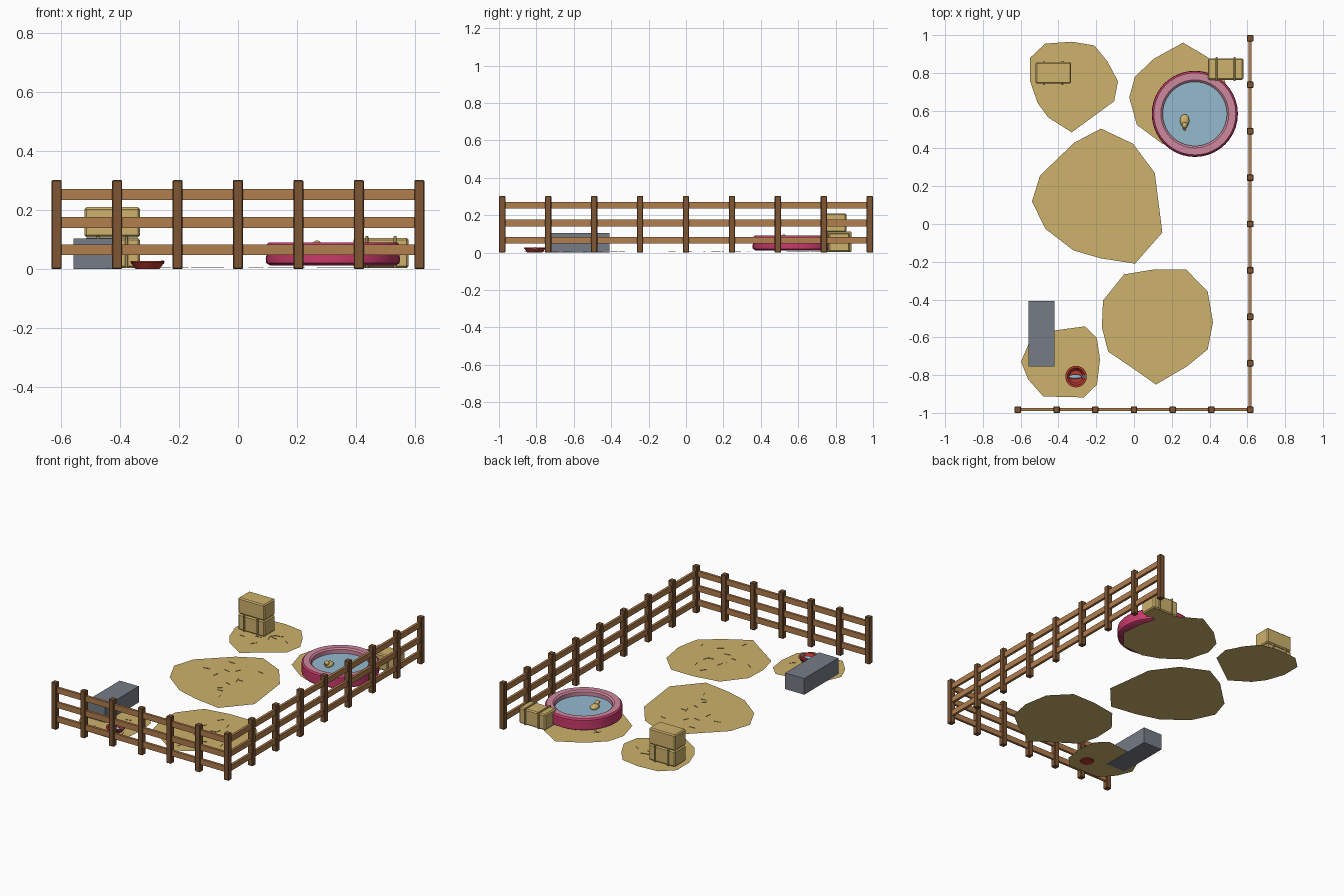
import bpy, bmesh, math, random
from mathutils import Vector, Matrix

if "Cube" in bpy.data.objects:
    bpy.data.objects.remove(bpy.data.objects["Cube"])
random.seed(4)


def material(name, rgb):
    m = bpy.data.materials.new(name)
    lin = [(c / 255 / 12.92) if c < 11 else ((c / 255 + 0.055) / 1.055) ** 2.4 for c in rgb]
    m.diffuse_color = (*lin, 1)
    m.use_nodes = True
    m.node_tree.nodes["Principled BSDF"].inputs["Base Color"].default_value = m.diffuse_color
    return m


STRAW = material("straw", (206, 178, 108))
POST = material("dark_wood", (126, 86, 52))
RAIL = material("light_wood", (178, 126, 78))
CRIMSON = material("crimson", (200, 58, 106))
PINK = material("pink", (206, 136, 158))
WATER = material("water_blue", (148, 186, 206))
GREY = material("grey", (118, 124, 134))
RED = material("red", (182, 56, 46))
ORANGE = material("orange", (205, 120, 45))


def finish(name, bm, mats, smooth=False):
    me = bpy.data.meshes.new(name)
    bmesh.ops.recalc_face_normals(bm, faces=bm.faces)
    bm.to_mesh(me)
    bm.free()
    for m in mats:
        me.materials.append(m)
    ob = bpy.data.objects.new(name, me)
    bpy.context.collection.objects.link(ob)
    if smooth:
        bpy.context.view_layer.objects.active = ob
        ob.select_set(True)
        bpy.ops.object.shade_smooth_by_angle(angle=math.radians(35))
        ob.select_set(False)
    return ob


def box(name, lo, hi, mat, bevel=0):
    lo, hi = Vector(lo), Vector(hi)
    bm = bmesh.new()
    bmesh.ops.create_cube(bm, size=1)
    for v in bm.verts:
        v.co = Vector(a * b for a, b in zip(v.co, hi - lo)) + (lo + hi) / 2
    if bevel:
        bmesh.ops.bevel(bm, geom=bm.edges[:], offset=bevel, segments=1, affect='EDGES')
    return finish(name, bm, [mat])


def ball(name, at, size, mat):
    bm = bmesh.new()
    bmesh.ops.create_uvsphere(bm, u_segments=16, v_segments=10, radius=1,
                              matrix=Matrix.Translation(at) @ Matrix.Diagonal((*size, 1)))
    return finish(name, bm, [mat], True)


def lathe(name, at, profile, mats, bands, n=40):
    """Spin (radius, height) points; bands gives a material index per strip."""
    bm = bmesh.new()
    rings = []
    for r, z in profile:
        rings.append([bm.verts.new((at[0] + r * math.cos(2 * math.pi * i / n),
                                    at[1] + r * math.sin(2 * math.pi * i / n), z)) for i in range(n)])
    for a, b, band in zip(rings, rings[1:], bands):
        for i in range(n):
            j = (i + 1) % n
            bm.faces.new((a[i], a[j], b[j], b[i])).material_index = band
    bm.faces.new(rings[0][::-1]).material_index = bands[0]
    bm.faces.new(rings[-1]).material_index = bands[-1]
    return finish(name, bm, mats, True)


# Fence: posts and three rails along the front and right sides
FX, FY, HW = 0.615, 0.983, 0.017


def post(x, y):
    box("fence_post", (x - HW, y - HW, 0), (x + HW, y + HW, 0.302), POST, 0.003)


for i in range(7):
    post(-FX + i * FX / 3, -FY)
for i in range(1, 9):
    post(FX, -FY + i * FY / 4)
for z in (0.066, 0.158, 0.253):
    box("front_rail", (-FX, -FY - 0.008, z - 0.018), (FX, -FY + 0.008, z + 0.018), RAIL)
    box("side_rail", (FX - 0.008, -FY, z - 0.018), (FX + 0.008, FY, z + 0.018), RAIL)

# Straw patches: thin sheets with a few upright blades
PATCHES = {
    "back_left_straw": [(-.47, .955), (-.33, .965), (-.21, .945), (-.14, .86), (-.085, .755), (-.105, .65),
                        (-.33, .485), (-.455, .565), (-.51, .64), (-.55, .755), (-.55, .88)],
    "pool_straw": [(.26, .96), (.395, .88), (.47, .80), (.51, .65), (.52, .52), (.42, .40),
                   (.26, .385), (.15, .425), (.015, .525), (-.025, .67), (.005, .78), (.105, .875)],
    "middle_straw": [(-.175, .505), (-.005, .425), (.11, .27), (.15, -.045), (.005, -.21), (-.175, -.182),
                     (-.32, -.14), (-.47, -.025), (-.54, .12), (-.497, .257), (-.317, .43)],
    "front_right_straw": [(-.053, -.267), (.11, -.24), (.275, -.24), (.39, -.357), (.418, -.52), (.39, -.664),
                          (.28, -.754), (.116, -.85), (.026, -.786), (-.137, -.675), (-.17, -.548), (-.164, -.405)],
    "front_left_straw": [(-.26, -.542), (-.196, -.606), (-.18, -.717), (-.196, -.85), (-.265, -.918),
                         (-.48, -.913), (-.56, -.823), (-.598, -.728), (-.555, -.627), (-.418, -.563)],
}
for name, pts in PATCHES.items():
    bm = bmesh.new()
    bm.faces.new([bm.verts.new((x, y, 0.003)) for x, y in reversed(pts)])
    cx, cy = (sum(c) / len(pts) for c in zip(*pts))
    for _ in range(12):
        px, py = random.choice(pts)
        t, a = random.uniform(0.1, 0.75), random.uniform(0, math.pi)
        x, y = cx + (px - cx) * t, cy + (py - cy) * t
        dx, dy = 0.02 * math.cos(a), 0.02 * math.sin(a)
        bm.faces.new([bm.verts.new(c) for c in ((x - dx, y - dy, 0.0035), (x + dx, y + dy, 0.0035),
                                                (x + dx, y + dy, 0.006), (x - dx, y - dy, 0.006))])
    finish(name, bm, [STRAW])


# Hay bales: bevelled blocks, the lower ones tied with two bands
def bale(x, y, z, banded):
    w, d, h = 0.094, 0.057, 0.102
    box("hay_bale", (x - w, y - d, z), (x + w, y + d, z + h), STRAW, 0.007)
    if banded:
        for s in (-0.048, 0.048):
            box("bale_band", (x + s - 0.005, y - d - 0.007, z), (x + s + 0.005, y + d + 0.007, z + h + 0.007),
                STRAW, 0.002)


bale(-0.427, 0.800, 0.004, True)
bale(-0.427, 0.800, 0.108, False)
bale(0.485, 0.820, 0.004, True)

# Paddling pool with water
POOL = (0.322, 0.583)
lathe("pool", POOL, [(.212, .012), (.226, .02), (.228, .035), (.225, .05), (.228, .065), (.226, .082),
                     (.217, .091), (.180, .091), (.170, .083), (.170, .05)],
      [CRIMSON, PINK], [0, 0, 0, 0, 0, 0, 1, 1, 1])
lathe("pool_water", POOL, [(.171, .052), (.171, .058)], [WATER], [0])

# Toy duck floating in the pool
ball("duck_body", (.268, .547, .066), (.025, .034, .018), STRAW)
ball("duck_head", (.268, .522, .083), (.015, .016, .014), STRAW)
ball("duck_beak", (.268, .504, .081), (.008, .009, .004), ORANGE)

# Trough
box("trough", (-.558, -.755, 0), (-.422, -.408, .104), GREY)

# Food bowl with a small fish
BOWL = (-.307, -.808)
lathe("bowl", BOWL, [(.040, 0), (.057, .022), (.057, .027), (.046, .027), (.034, .010)],
      [RED], [0, 0, 0, 0], 24)
ball("fish_body", (BOWL[0] - .004, BOWL[1], .019), (.034, .012, .009), WATER)
bm = bmesh.new()
bmesh.ops.create_cone(bm, cap_ends=True, segments=4, radius1=.015, radius2=.003, depth=.028,
                      matrix=Matrix.Translation((BOWL[0] + .042, BOWL[1], .024))
                      @ Matrix.Diagonal((1, 1, .4, 1)) @ Matrix.Rotation(-math.pi / 2, 4, 'Y'))
finish("fish_tail", bm, [WATER])
